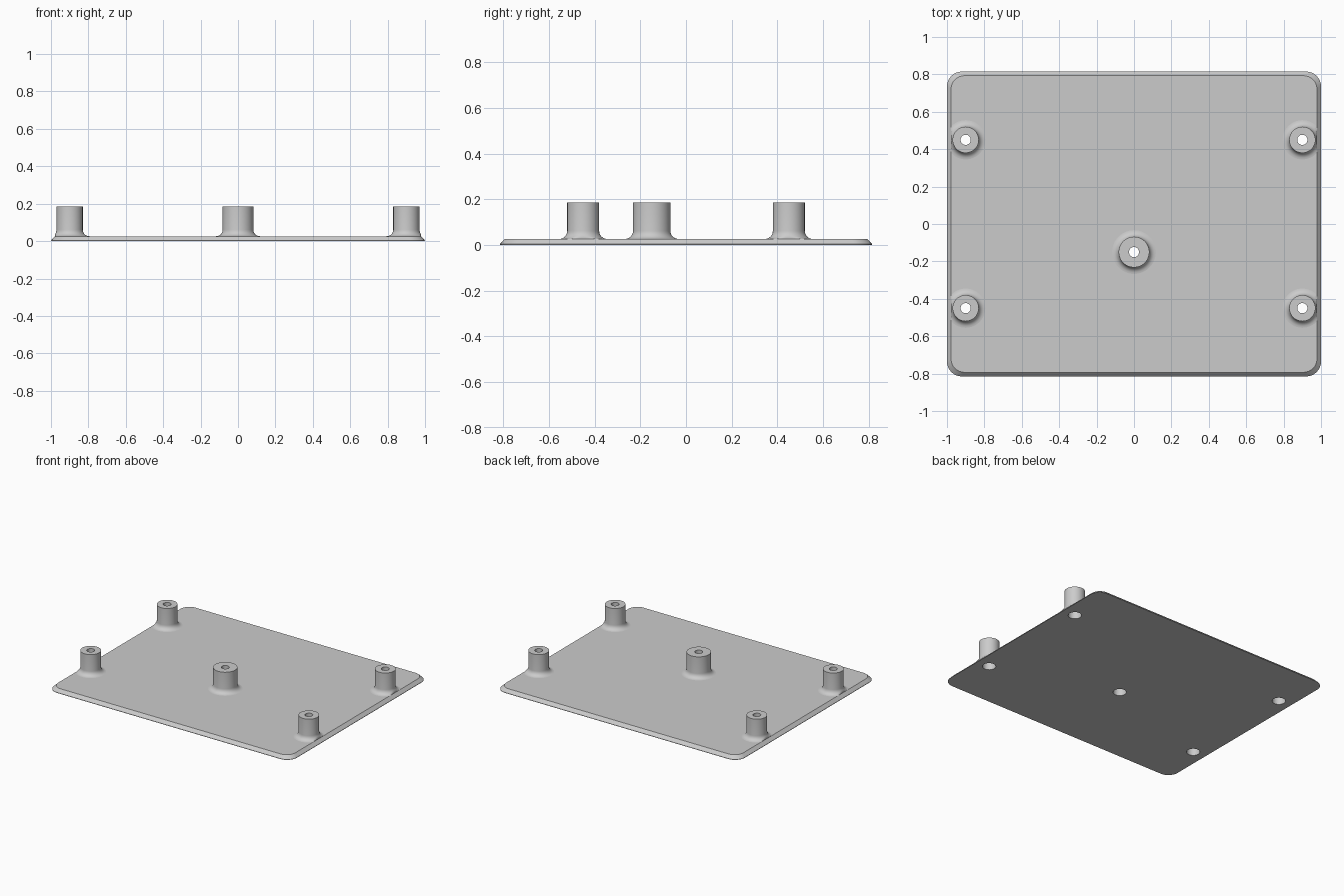
import bpy, bmesh
from math import sin, cos, pi, radians

cube = bpy.data.objects.get("Cube")
if cube:
    bpy.data.objects.remove(cube)

HALF_X, HALF_Y, THICK, CHAMFER = 1.0, 0.815, 0.026, 0.022
CORNER, BORE, COUNTERBORE, TOP = 0.08, 0.027, 0.045, 0.185
FILLET, STEP_Z, SIDES = 0.035, 0.12, 48

grey = bpy.data.materials.new("light_grey")
grey.use_nodes = True
grey.diffuse_color = (0.6, 0.6, 0.6, 1)
grey.node_tree.nodes["Principled BSDF"].inputs["Base Color"].default_value = grey.diffuse_color


def circle(cx, cy, r):
    return [(cx + r * cos(2 * pi * i / SIDES), cy + r * sin(2 * pi * i / SIDES))
            for i in range(SIDES)]


def rounded_rect(inset):
    r, pts = CORNER - inset * 0.4, []
    for q, (sx, sy) in enumerate([(1, 1), (-1, 1), (-1, -1), (1, -1)]):
        for i in range(9):
            a = pi / 2 * (q + i / 8)
            pts.append((sx * (HALF_X - inset - r) + r * cos(a),
                        sy * (HALF_Y - inset - r) + r * sin(a)))
    return pts


def ring(bm, pts, z):
    return [bm.verts.new((x, y, z)) for x, y in pts]


def bridge(bm, a, b):
    for i in range(len(a)):
        j = (i + 1) % len(a)
        bm.faces.new((a[i], a[j], b[j], b[i]))


def finish(bm, name):
    mesh = bpy.data.meshes.new(name)
    bm.to_mesh(mesh)
    bm.free()
    mesh.materials.append(grey)
    obj = bpy.data.objects.new(name, mesh)
    bpy.context.collection.objects.link(obj)
    bpy.ops.object.select_all(action="DESELECT")
    obj.select_set(True)
    bpy.context.view_layer.objects.active = obj
    bpy.ops.object.shade_smooth_by_angle(angle=radians(30))


# Standoff positions and radii
posts = {"centre_post": (0, -0.15, 0.082)}
for sx, side in ((1, "left"), (-1, "right")):
    for sy, end in ((-1, "front"), (1, "back")):
        posts[f"{end}_{side}_post"] = (sx * 0.9, sy * 0.45, 0.07)

# Base plate with chamfered rim and through holes
bm = bmesh.new()
low = ring(bm, rounded_rect(0), 0)
lip = ring(bm, rounded_rect(0), 0.003)
high = ring(bm, rounded_rect(CHAMFER), THICK)
bridge(bm, low, lip)
bridge(bm, lip, high)
caps = [[low], [high]]
for x, y, r in posts.values():
    a, b = (ring(bm, circle(x, y, COUNTERBORE), z) for z in (0, THICK))
    bridge(bm, b, a)
    caps[0].append(a)
    caps[1].append(b)
for loops, up in zip(caps, (-1, 1)):
    edges = [bm.edges.get((l[i - 1], l[i])) for l in loops for i in range(len(l))]
    bmesh.ops.triangle_fill(bm, use_beauty=True, edges=edges, normal=(0, 0, up))
bmesh.ops.recalc_face_normals(bm, faces=bm.faces)
finish(bm, "base_plate")

# Hollow posts with a fillet at the foot, trimmed at the plate's top edge
limit = HALF_X - CHAMFER
for name, (x, y, r) in posts.items():
    profile = [(r + FILLET * (1 - sin(t * pi / 12)),
                THICK + FILLET * (1 - cos(t * pi / 12))) for t in range(7)]
    profile += [(r, TOP), (BORE, TOP), (BORE, STEP_Z),
                (COUNTERBORE, STEP_Z), (COUNTERBORE, THICK)]
    bm = bmesh.new()
    rings = []
    for radius, z in profile:
        pts = [(max(-limit, min(limit, px)), py) for px, py in circle(x, y, radius)]
        rings.append(ring(bm, pts, z))
    for a, b in zip(rings, rings[1:]):
        bridge(bm, a, b)
    finish(bm, name)
